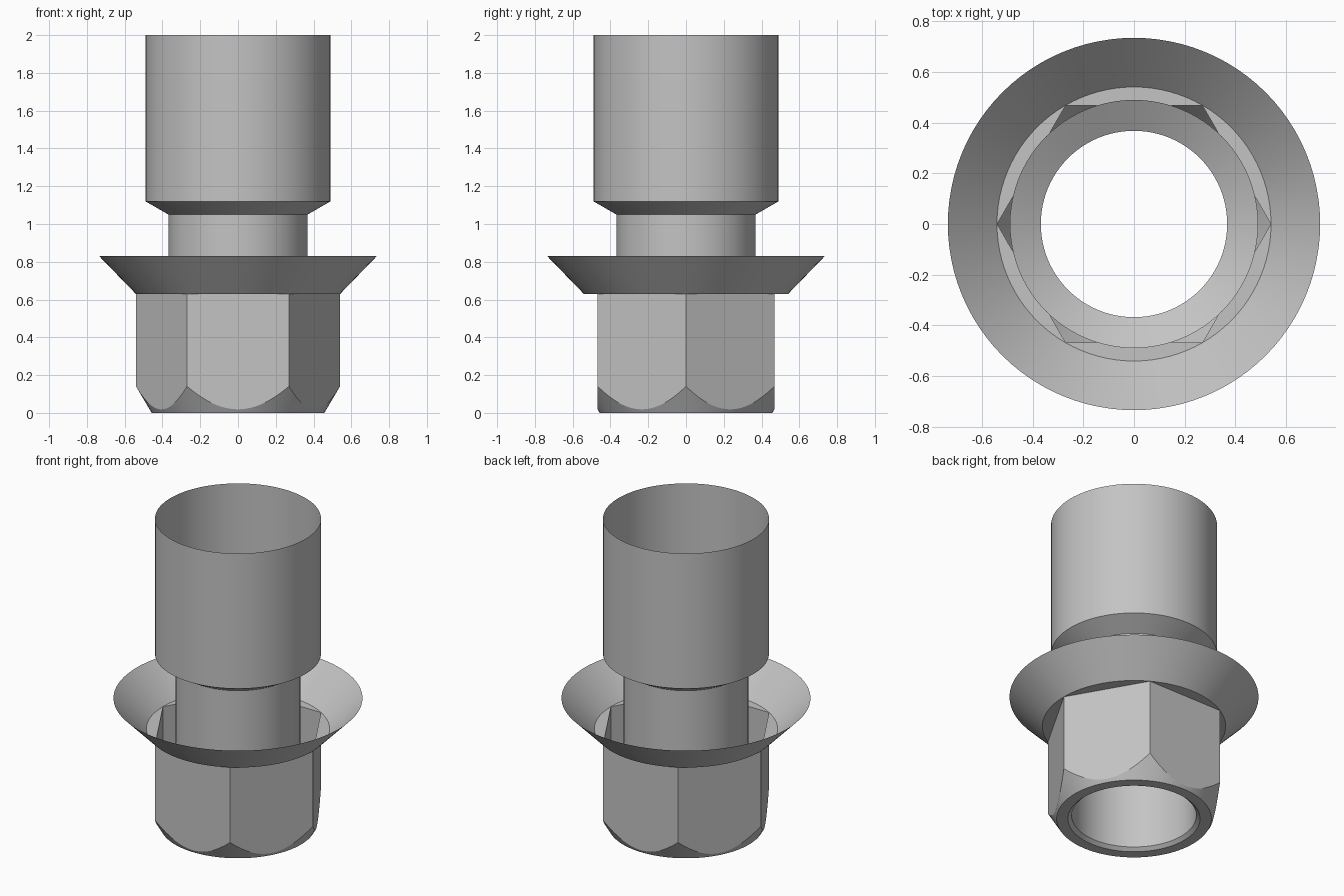
import bpy
import bmesh
from math import cos, sin, pi, radians

SEG = 96              # divisible by six, so the hexagon corners are exact
FLAT = 0.468          # hexagon centre to flat
CHAMFER_R = 0.457     # radius of the chamfer cone at the bottom
SLOPE = 0.593         # chamfer radius gained per unit of height
SHOULDER = 0.63       # top of the hexagon

if "Cube" in bpy.data.objects:
    bpy.data.objects.remove(bpy.data.objects["Cube"], do_unlink=True)

steel = bpy.data.materials.new("grey steel")
steel.use_nodes = True
GREY = (0.55, 0.55, 0.55, 1)
steel.diffuse_color = GREY
steel.node_tree.nodes["Principled BSDF"].inputs["Base Color"].default_value = GREY


def hex_radius(a):
    return FLAT / cos((a % (pi / 3)) - pi / 6)


def circle(r, z):
    return lambda a: (r, z)


def hex_top(a):
    return hex_radius(a), SHOULDER


def chamfer_curve(a):
    # where the chamfer cone meets the hexagon
    r = hex_radius(a)
    return r, (r - CHAMFER_R) / SLOPE


def shell(name, rings):
    """Skin a row of closed rings, each giving (radius, height) by angle."""
    bm = bmesh.new()
    rows = []
    for ring in rings:
        row = []
        for i in range(SEG):
            a = 2 * pi * i / SEG
            r, z = ring(a)
            row.append(bm.verts.new((r * cos(a), r * sin(a), z)))
        rows.append(row)
    for low, high in zip(rows, rows[1:]):
        for i in range(SEG):
            j = (i + 1) % SEG
            bm.faces.new((low[i], low[j], high[j], high[i]))
    mesh = bpy.data.meshes.new(name)
    bm.to_mesh(mesh)
    bm.free()
    mesh.materials.append(steel)
    obj = bpy.data.objects.new(name, mesh)
    bpy.context.collection.objects.link(obj)
    bpy.ops.object.select_all(action="DESELECT")
    obj.select_set(True)
    bpy.context.view_layer.objects.active = obj
    bpy.ops.object.shade_smooth_by_angle(angle=radians(20))
    return obj


# Hollow hexagon with a conical chamfer at the bottom
shell("hex_body", [circle(CHAMFER_R, 0), chamfer_curve, hex_top])

# Shoulder ring around the hexagon, opening into a flared collar
shell("flared_collar", [hex_top, circle(0.541, SHOULDER), circle(0.735, 0.83)])

# Bottom rim, bore, neck, step and open sleeve
shell("sleeve", [circle(CHAMFER_R, 0), circle(0.39, 0), circle(0.368, 0.02),
                 circle(0.368, 1.05), circle(0.49, 1.12), circle(0.49, 2.0)])
